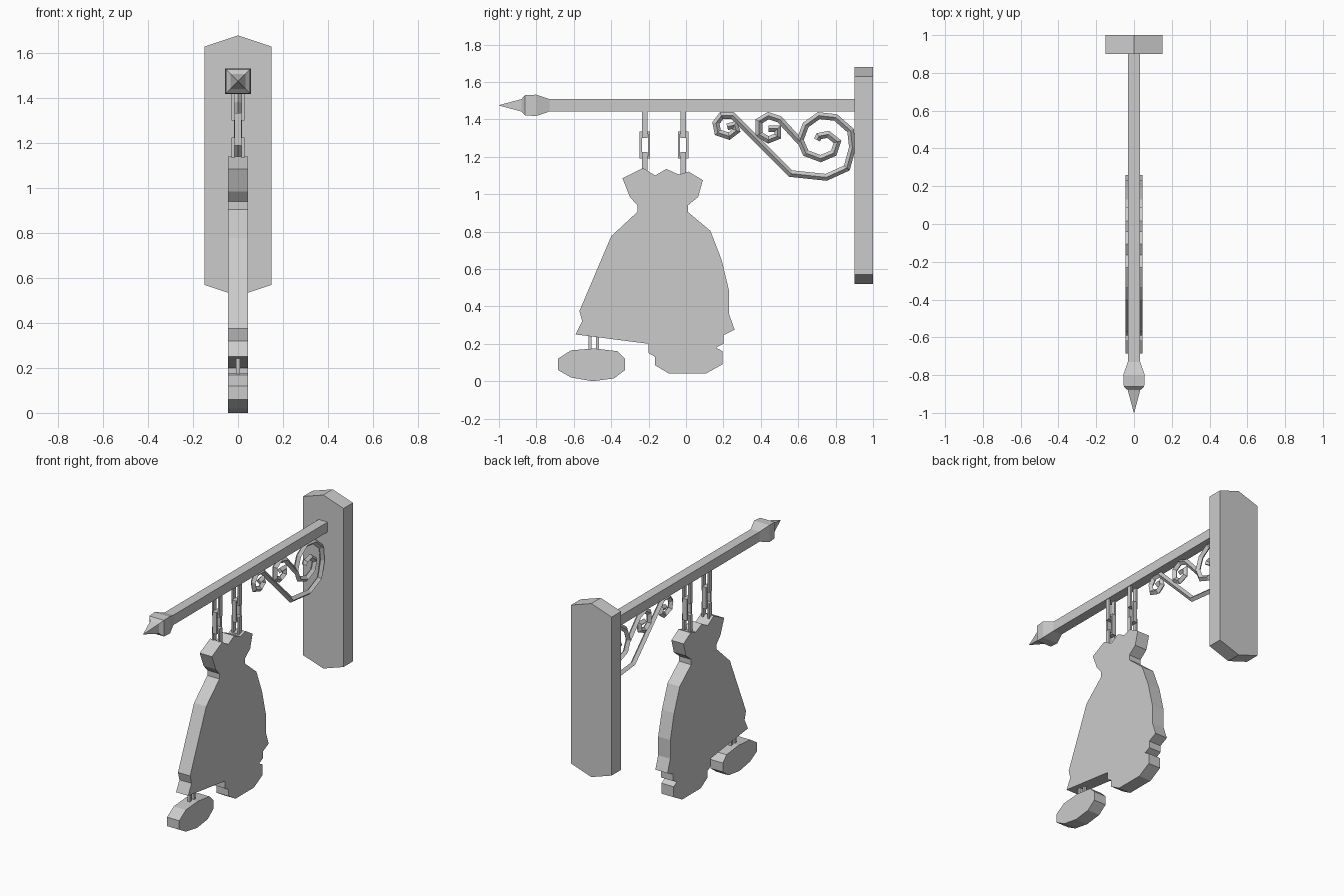
import bpy
import bmesh
from mathutils import Vector

cube = bpy.data.objects.get("Cube")
if cube:
    bpy.data.objects.remove(cube, do_unlink=True)

GREY = 0.6
metal = bpy.data.materials.new("plain grey")
metal.use_nodes = True
metal.diffuse_color = (GREY, GREY, GREY, 1)
metal.node_tree.nodes["Principled BSDF"].inputs["Base Color"].default_value = (GREY, GREY, GREY, 1)


def finish(name, bm):
    bmesh.ops.recalc_face_normals(bm, faces=bm.faces[:])
    mesh = bpy.data.meshes.new(name)
    bm.to_mesh(mesh)
    bm.free()
    mesh.materials.append(metal)
    obj = bpy.data.objects.new(name, mesh)
    bpy.context.collection.objects.link(obj)
    return obj


def loft(name, rings, closed=False):
    """Skin a row of equal rings; cap the ends, or join last to first."""
    bm = bmesh.new()
    loops = [[bm.verts.new(p) for p in ring] for ring in rings]
    pairs = list(zip(loops, loops[1:]))
    if closed:
        pairs.append((loops[-1], loops[0]))
    else:
        bm.faces.new(loops[0])
        bm.faces.new(loops[-1])
    for a, b in pairs:
        for i in range(len(a)):
            j = (i + 1) % len(a)
            bm.faces.new((a[i], a[j], b[j], b[i]))
    return finish(name, bm)


def side_plate(name, outline, half):
    """Extrude a (y, z) outline across x."""
    return loft(name, [[(x, y, z) for y, z in outline] for x in (-half, half)])


def box(name, low, high):
    (ax, ay, az), (bx, by, bz) = low, high
    return loft(name, [[(ax, y, z), (bx, y, z), (bx, y, z + bz - az), (ax, y, z + bz - az)]
                       for y, z in ((ay, az), (by, az))])


def scroll(name, path, radius):
    """Sweep a diamond section along a (y, z) path with mitred corners."""
    pts = [Vector(p) for p in path]
    rings = []
    for i, p in enumerate(pts):
        before = (p - pts[max(i - 1, 0)]).normalized()
        after = (pts[min(i + 1, len(pts) - 1)] - p).normalized()
        along = (before + after).normalized()
        side = Vector((-along.y, along.x))
        ref = after if after.length else before
        side *= radius / max(0.6, along.dot(ref))
        rings.append([(radius, *p), (0, *(p + side)), (-radius, *p), (0, *(p - side))])
    return loft(name, rings)


def link(name, y, low, high, across_x):
    """Rectangular chain link with a square-cut hole."""
    outer, inner, half, bar = 0.028, 0.016, 0.015, 0.012
    mid, tall = (low + high) / 2, (high - low) / 2
    rings = []
    for sw, sz in ((-1, -1), (1, -1), (1, 1), (-1, 1)):
        ring = []
        for w, h, d in ((outer, tall, -half), (outer, tall, half),
                        (inner, tall - bar, half), (inner, tall - bar, -half)):
            u, z = sw * w, mid + sz * h
            ring.append((u, y + d, z) if across_x else (d, y + u, z))
        rings.append(ring)
    return loft(name, rings, closed=True)


# Wall board with pointed top and bottom
board = [(-.15, .57), (0, .52), (.15, .57), (.15, 1.63), (0, 1.68), (-.15, 1.63)]
loft("wall_board", [[(x, y, z) for x, z in board] for y in (.9, 1)])

# Square beam flaring into a spear tip
BEAM_Z = 1.475
sections = [(.9, .033), (-.73, .033), (-.8, .057), (-.86, .054), (-.88, .033), (-1, .001)]
loft("beam", [[(sx * r, y, BEAM_Z + sz * r)
               for sx, sz in ((-1, -1), (1, -1), (1, 1), (-1, 1))] for y, r in sections])

# Wrought scrolls under the beam
scroll("main_scroll", [
    (.22, 1.36), (.26, 1.37), (.27, 1.34), (.23, 1.31), (.17, 1.33), (.16, 1.38),
    (.19, 1.42), (.25, 1.42), (.56, 1.11), (.75, 1.09), (.86, 1.14), (.89, 1.25),
    (.88, 1.34), (.8, 1.41), (.71, 1.42), (.64, 1.37), (.61, 1.29), (.64, 1.22),
    (.72, 1.19), (.79, 1.22), (.81, 1.28), (.76, 1.32), (.71, 1.31), (.7, 1.29)], .018)
scroll("small_scroll", [
    (.61, 1.28), (.5, 1.4), (.44, 1.42), (.39, 1.39), (.39, 1.32), (.44, 1.29),
    (.49, 1.31), (.49, 1.35), (.44, 1.35)], .018)

# Two hanging chains of three links
for side, y in (("front", -.22), ("back", -.015)):
    link(side + "_chain_top_link", y, 1.3, 1.46, True)
    link(side + "_chain_middle_link", y, 1.19, 1.335, False)
    link(side + "_chain_bottom_link", y, 1.1, 1.225, True)

# Dress-shaped sign board
side_plate("dress_sign", [
    (-.34, 1.085), (-.23, 1.14), (-.165, 1.1), (-.105, 1.135), (-.04, 1.105), (.015, 1.12),
    (.09, 1.075), (.065, .985), (.01, .94), (.01, .905), (.13, .805), (.19, .65),
    (.23, .485), (.23, .36), (.26, .275), (.2, .245), (.2, .2), (.16, .18),
    (.195, .16), (.195, .09), (.105, .04), (-.09, .04), (-.165, .085), (-.165, .13),
    (-.2, .15), (-.2, .2), (-.59, .25), (-.555, .32), (-.57, .375), (-.4, .775),
    (-.26, .905), (-.26, .94), (-.3, .985)], .045)

# Small oval plaque on two hangers
side_plate("oval_plaque", [
    (-.685, .12), (-.615, .165), (-.49, .175), (-.365, .16), (-.325, .12), (-.325, .06),
    (-.385, .015), (-.5, 0), (-.615, .02), (-.685, .06)], .045)
for name, y in (("front_hanger", -.513), ("back_hanger", -.472)):
    box(name, (-.01, y - .008, .15), (.01, y + .008, .26))
